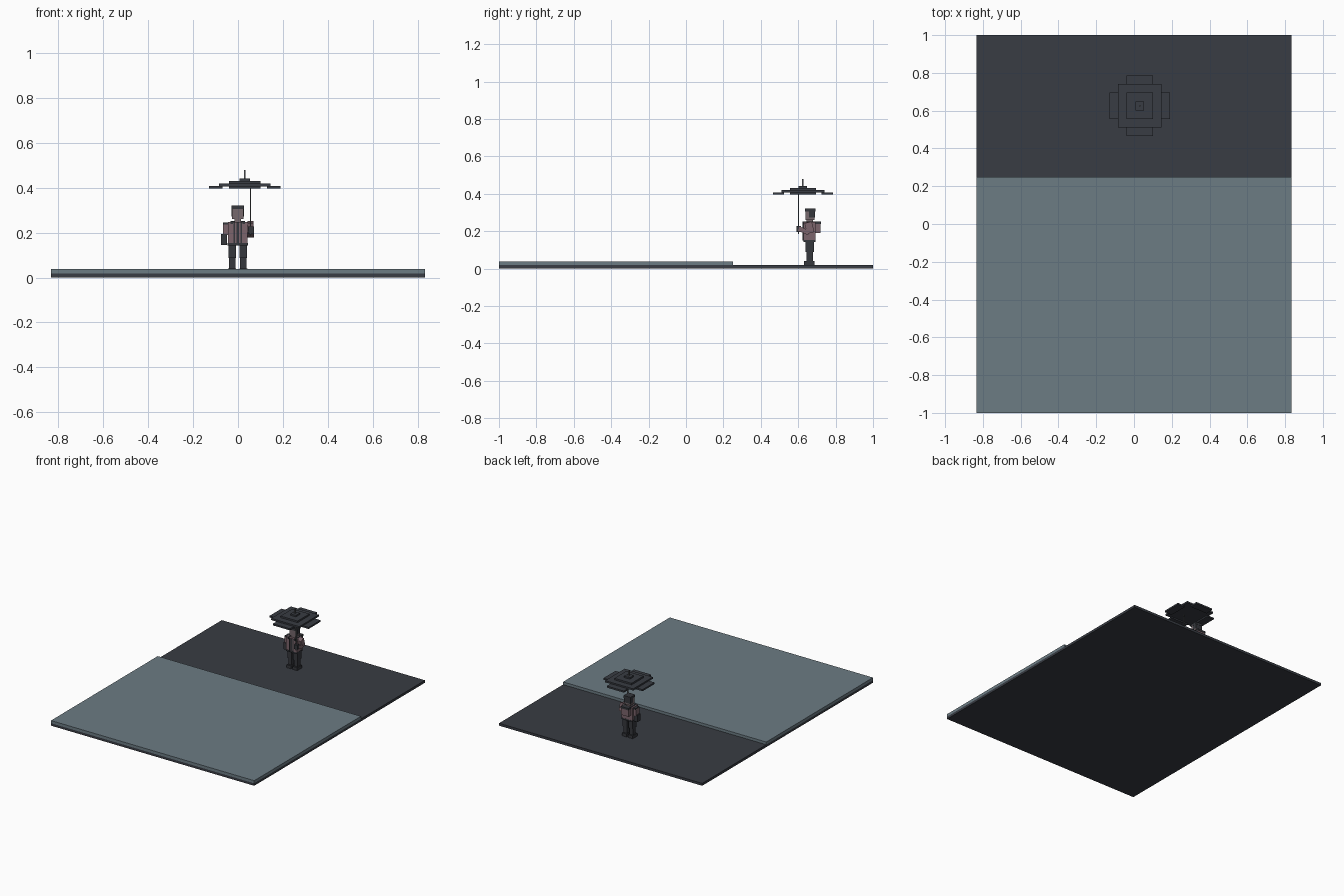
import bpy
from mathutils import Matrix, Vector

if "Cube" in bpy.data.objects:
    bpy.data.objects.remove(bpy.data.objects["Cube"], do_unlink=True)


def material(name, colour):
    m = bpy.data.materials.new(name)
    m.use_nodes = True
    m.diffuse_color = (*colour, 1)
    m.node_tree.nodes["Principled BSDF"].inputs["Base Color"].default_value = (*colour, 1)
    return m


road_grey = material("road grey", (0.15, 0.2, 0.23))
slate = material("dark slate", (0.04, 0.045, 0.056))
charcoal = material("charcoal", (0.035, 0.038, 0.045))
mauve = material("coat mauve", (0.2, 0.13, 0.15))
skin = material("dusky skin", (0.18, 0.14, 0.15))
metal = material("metal grey", (0.13, 0.14, 0.15))


def box(name, x, y, z, mat, tilt=0):
    """Box given by its extents on each axis, tilted about x."""
    bpy.ops.mesh.primitive_cube_add(size=1)
    ob = bpy.context.object
    ob.name = name
    spans = (x, y, z)
    ob.data.transform(Matrix.Diagonal((*[b - a for a, b in spans], 1)))
    ob.location = Vector([(a + b) / 2 for a, b in spans])
    ob.rotation_euler.x = tilt
    ob.data.materials.append(mat)
    return ob


# Ground
box("pavement", (-0.833, 0.833), (-1, 1), (0, 0.018), slate)
box("road", (-0.833, 0.833), (-1, 0.25), (0.018, 0.038), road_grey)

# Legs and boots
for side, s in (("left", 1), ("right", -1)):
    def span(a, b):
        return tuple(sorted((s * a - 0.001, s * b - 0.001)))
    box(side + "_boot", span(0.007, 0.044), (0.632, 0.688), (0.018, 0.04), charcoal)
    box(side + "_shin", span(0.01, 0.038), (0.645, 0.678), (0.04, 0.09), charcoal)
    box(side + "_thigh", span(0.007, 0.041), (0.638, 0.684), (0.088, 0.147), charcoal)
    box(side + "_lapel", span(0.012, 0.018), (0.624, 0.63), (0.15, 0.245), charcoal)
    box(side + "_shoulder_strap", span(0.022, 0.032), (0.624, 0.694), (0.238, 0.251), charcoal)

# Torso and backpack
box("coat", (-0.045, 0.043), (0.628, 0.692), (0.145, 0.248), mauve)
box("shirt_strip", (-0.007, 0.005), (0.625, 0.63), (0.15, 0.245), charcoal)
box("belt", (-0.046, 0.044), (0.627, 0.693), (0.143, 0.154), charcoal)
box("backpack", (-0.032, 0.03), (0.692, 0.72), (0.19, 0.25), mauve)
box("backpack_flap", (-0.033, 0.031), (0.691, 0.722), (0.238, 0.252), charcoal)

# Hanging right arm
box("right_upper_arm", (-0.067, -0.045), (0.642, 0.682), (0.19, 0.24), mauve)
box("right_shoulder_cap", (-0.066, -0.044), (0.641, 0.683), (0.236, 0.246), charcoal)
box("right_forearm", (-0.075, -0.048), (0.638, 0.676), (0.145, 0.195), charcoal)

# Bent left arm gripping the umbrella
box("left_upper_arm", (0.043, 0.07), (0.64, 0.68), (0.19, 0.248), mauve, 0.25)
box("left_forearm", (0.043, 0.072), (0.6, 0.66), (0.19, 0.215), mauve, -0.4)
box("left_hand", (0.044, 0.072), (0.592, 0.614), (0.195, 0.228), charcoal)

# Head
box("neck", (-0.016, 0.014), (0.645, 0.68), (0.246, 0.264), skin)
box("head", (-0.027, 0.025), (0.64, 0.688), (0.26, 0.306), skin)
box("hair_back", (-0.028, 0.026), (0.658, 0.691), (0.272, 0.308), charcoal)
box("cap", (-0.029, 0.027), (0.636, 0.692), (0.305, 0.322), charcoal)

# Umbrella: stacked square tiers with a low flap on every side
cx, cy = 0.03, 0.625


def tier(name, rx, ry, z, mat=slate, dx=0, dy=0):
    box(name, (cx + dx - rx, cx + dx + rx), (cy + dy - ry, cy + dy + ry), z, mat)


tier("umbrella_crown", 0.023, 0.023, (0.43, 0.442))
tier("umbrella_upper_tier", 0.07, 0.07, (0.418, 0.431))
tier("umbrella_lower_tier", 0.115, 0.115, (0.406, 0.419))
for name, dx, dy in (("left", 1, 0), ("right", -1, 0), ("back", 0, 1), ("front", 0, -1)):
    tier("umbrella_flap_" + name, 0.03 if dx else 0.07, 0.03 if dy else 0.07,
         (0.396, 0.408), slate, dx * 0.13, dy * 0.13)
tier("umbrella_tip", 0.004, 0.004, (0.44, 0.48), metal)
box("umbrella_pole", (0.053, 0.059), (0.598, 0.604), (0.185, 0.41), metal)
